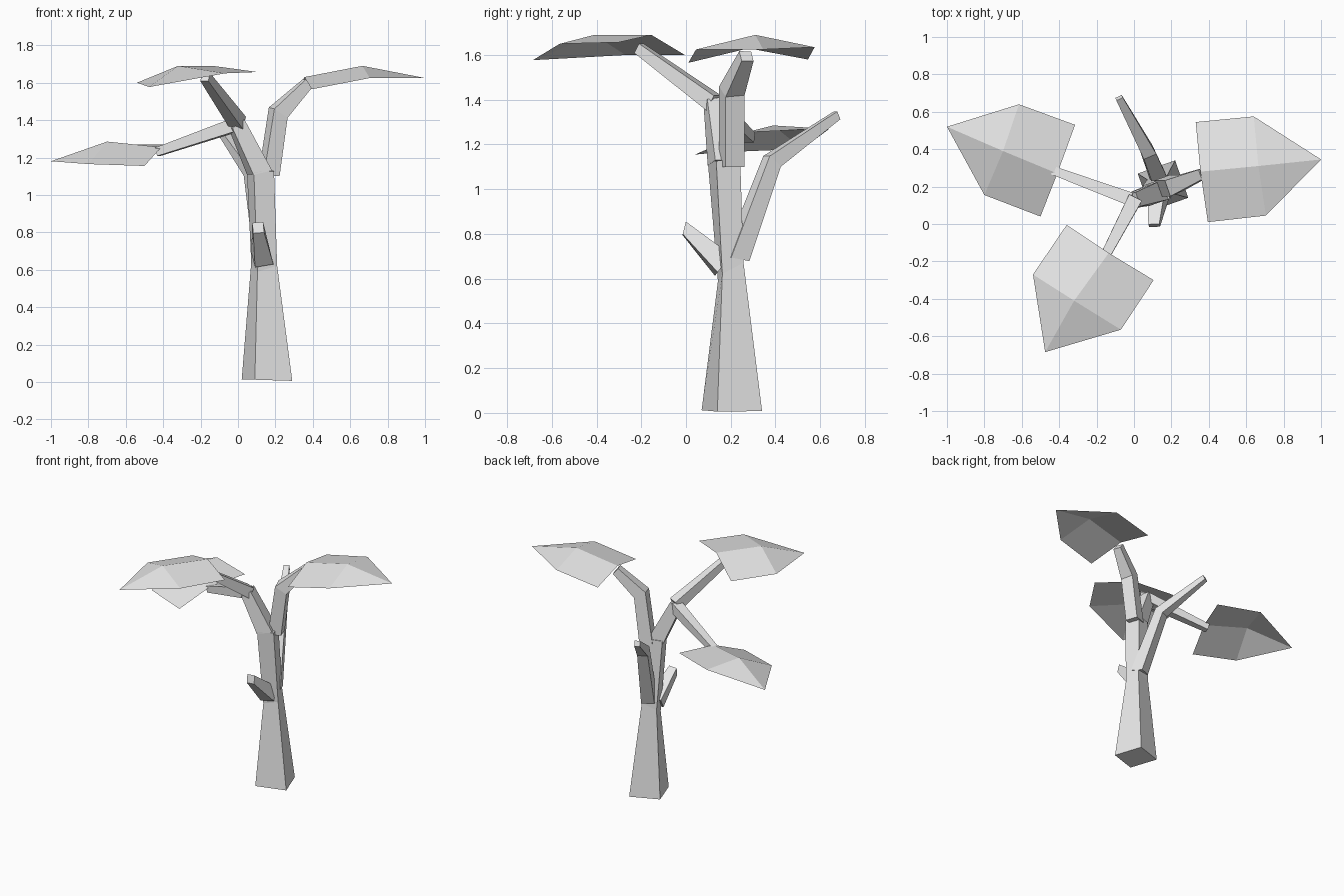
import bpy
import bmesh
from mathutils import Vector

cube = bpy.data.objects.get("Cube")
if cube:
    bpy.data.objects.remove(cube, do_unlink=True)

# One plain pale grey for the whole tree
pale_grey = bpy.data.materials.new("pale_grey")
pale_grey.use_nodes = True
pale_grey.diffuse_color = (0.8, 0.8, 0.8, 1)
pale_grey.node_tree.nodes["Principled BSDF"].inputs["Base Color"].default_value = (0.8, 0.8, 0.8, 1)


def finish(name, bm):
    """Turn a bmesh into a flat shaded object."""
    mesh = bpy.data.meshes.new(name)
    bm.to_mesh(mesh)
    bm.free()
    mesh.materials.append(pale_grey)
    obj = bpy.data.objects.new(name, mesh)
    bpy.context.scene.collection.objects.link(obj)
    return obj


def limb(name, rings, side):
    """Four-sided tapering limb; each ring is (centre, half width, axis)."""
    bm = bmesh.new()
    loops = []
    for centre, half, axis in rings:
        axis = Vector(axis).normalized()
        u = Vector(side)
        u = (u - axis * u.dot(axis)).normalized() * half
        v = axis.cross(u)
        centre = Vector(centre)
        corners = (centre - u - v, centre + u - v, centre + u + v, centre - u + v)
        loops.append([bm.verts.new(c) for c in corners])
    for low, high in zip(loops, loops[1:]):
        for i in range(4):
            j = (i + 1) % 4
            bm.faces.new((low[i], low[j], high[j], high[i]))
    bm.faces.new(loops[0][::-1])
    bm.faces.new(loops[-1])
    bmesh.ops.recalc_face_normals(bm, faces=bm.faces[:])
    return finish(name, bm)


def leaf(name, crown, stem, left_near, left_far, tip, right_far, right_near):
    """Open drooping sheet folded along a ridge from stem to crown to tip."""
    bm = bmesh.new()
    points = (crown, stem, left_near, left_far, tip, right_far, right_near)
    c, s, a, b, t, d, e = [bm.verts.new(p) for p in points]
    for face in ((s, a, b, c), (b, t, c), (t, d, c), (d, e, s, c)):
        bm.faces.new(face)
    for face in bm.faces:
        face.normal_update()
        if face.normal.z < 0:
            face.normal_flip()
    return finish(name, bm)


# Trunk, slightly turned, flared at the foot
trunk_side = (0.94, 0.33, 0)
limb("trunk", [
    ((0.155, 0.205, 0.01), 0.106, (0.03, 0, 1)),
    ((0.14, 0.2, 0.63), 0.056, (-0.17, -0.5, 0.84)),
    ((0.12, 0.17, 1.13), 0.057, (0, -0.1, 1)),
], trunk_side)

# Main fork above the trunk
limb("left_fork", [
    ((0.165, 0.205, 1.44 - 0.34), 0.045, (0, 0, 1)),
    ((0.215, 0.205, 1.44), 0.045, (0.5, 0.1, 0.8)),
    ((0.37, 0.27, 1.595), 0.028, (0.7, 0.25, 0.6)),
], trunk_side)
limb("right_fork", [
    ((0.115, 0.165, 1.12), 0.054, (-0.2, -0.1, 1)),
    ((-0.01, 0.125, 1.385), 0.04, (-0.5, -0.3, 0.8)),
], trunk_side)

# Branches carrying the leaves
limb("front_branch", [
    ((0, 0.125, 1.385), 0.038, (-0.4, -0.8, 0.5)),
    ((-0.175, -0.21, 1.63), 0.024, (-0.4, -0.8, 0.5)),
], (0.9, -0.45, 0))
limb("right_branch", [
    ((-0.01, 0.13, 1.375), 0.036, (-0.9, 0.35, -0.3)),
    ((-0.43, 0.285, 1.23), 0.023, (-0.9, 0.35, -0.3)),
], (0.35, 0.9, 0))

# Bare back branch and cut stub low on the trunk
limb("back_branch", [
    ((0.14, 0.225, 0.69), 0.045, (0, 0.2, 1)),
    ((0.075, 0.385, 1.125), 0.036, (-0.25, 0.6, 0.75)),
    ((-0.08, 0.675, 1.33), 0.019, (-0.4, 0.8, 0.4)),
], (0.9, 0.4, 0))
limb("front_stub", [
    ((0.13, 0.165, 0.66), 0.05, (0, -0.8, 0.6)),
    ((0.108, -0.008, 0.825), 0.029, (0, -1, 0.25)),
], trunk_side)

# Leaves: crown, stem point, then around the rim
leaf("left_leaf", (0.665, 0.31, 1.69), (0.355, 0.28, 1.63),
     (0.33, 0.545, 1.58), (0.64, 0.575, 1.635), (1, 0.345, 1.625),
     (0.705, 0.045, 1.625), (0.395, 0.01, 1.565))
leaf("front_leaf", (-0.32, -0.41, 1.69), (-0.135, -0.155, 1.69),
     (-0.36, -0.005, 1.6), (-0.54, -0.27, 1.6), (-0.475, -0.685, 1.577),
     (-0.07, -0.565, 1.65), (0.105, -0.3, 1.657))
leaf("right_leaf", (-0.7, 0.39, 1.285), (-0.41, 0.27, 1.255),
     (-0.315, 0.53, 1.27), (-0.615, 0.64, 1.27), (-1, 0.52, 1.18),
     (-0.8, 0.155, 1.165), (-0.5, 0.04, 1.155))
